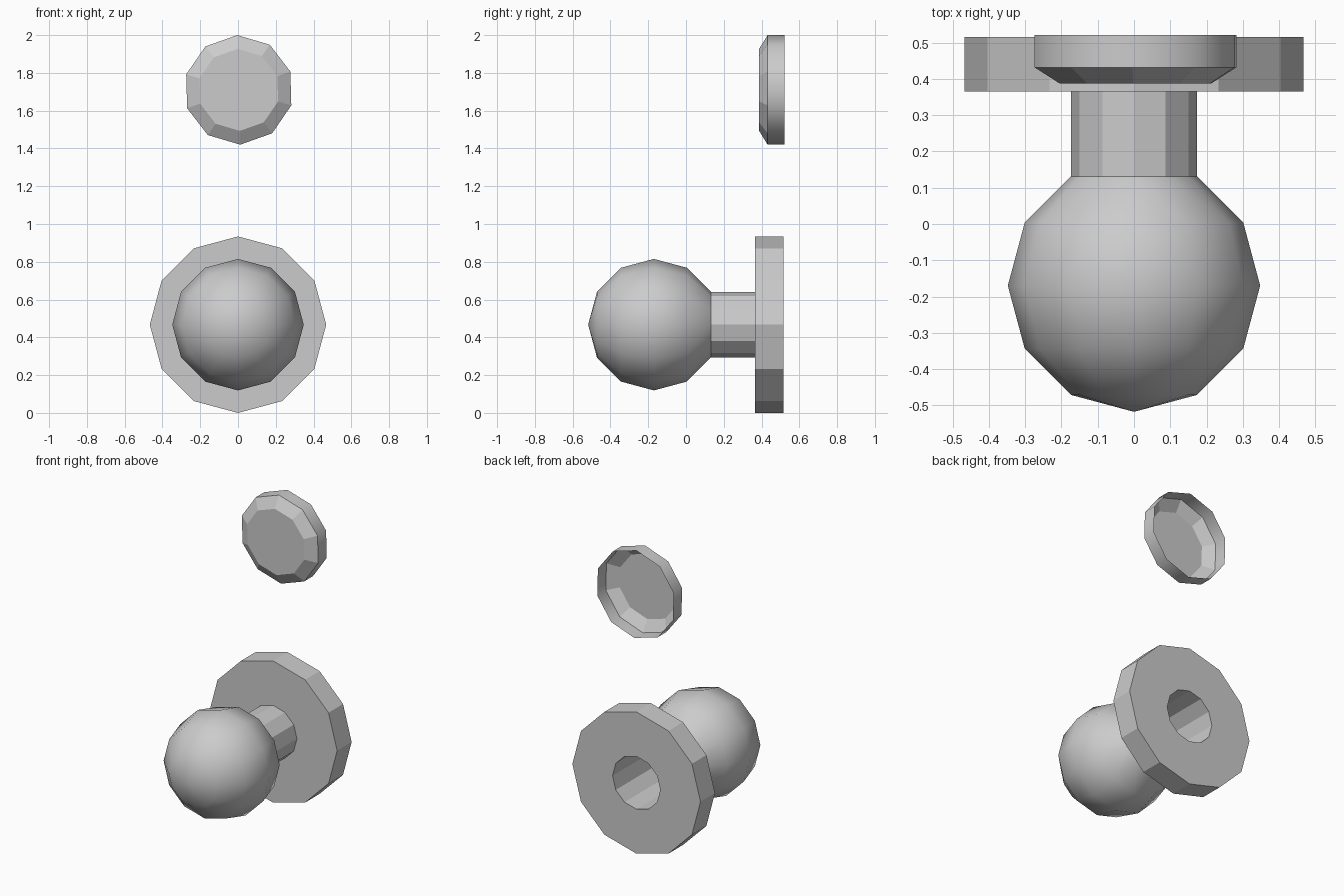
import bpy, bmesh
from math import sin, cos, pi, radians

cube = bpy.data.objects.get("Cube")
if cube:
    bpy.data.objects.remove(cube, do_unlink=True)

metal = bpy.data.materials.new("grey metal")
metal.use_nodes = True
GREY = (0.6, 0.6, 0.6, 1)
metal.diffuse_color = GREY
metal.node_tree.nodes["Principled BSDF"].inputs["Base Color"].default_value = GREY


def lathe(name, profile, sides, z, x=0, turn=0, cap=False, smooth=()):
    """Spin (radius, y) points about the y axis; smooth lists the smooth bands."""
    bm = bmesh.new()
    rings = []
    for r, y in profile:
        if r < 1e-5:
            rings.append([bm.verts.new((x, y, z))] * sides)
        else:
            angles = [turn + 2 * pi * k / sides for k in range(sides)]
            rings.append([bm.verts.new((x + r * cos(a), y, z + r * sin(a))) for a in angles])
    if cap:
        bm.faces.new(rings[0])
    for i, (a, b) in enumerate(zip(rings, rings[1:])):
        for j in range(sides):
            k = (j + 1) % sides
            corners = list(dict.fromkeys((a[j], b[j], b[k], a[k])))
            bm.faces.new(corners).smooth = i in smooth
    bmesh.ops.remove_doubles(bm, verts=bm.verts, dist=1e-5)
    mesh = bpy.data.meshes.new(name)
    bm.to_mesh(mesh)
    bm.free()
    mesh.materials.append(metal)
    obj = bpy.data.objects.new(name, mesh)
    bpy.context.collection.objects.link(obj)
    return obj


SIDES = 12
AXIS_Z = 0.467
BALL_R, BALL_Y = 0.348, -0.17
NECK_R = BALL_R * sin(pi / 6)
NECK_Y = BALL_Y + BALL_R * cos(pi / 6)
PLATE_R, PLATE_FRONT, PLATE_BACK = 0.467, 0.365, 0.516

# Hollow ball grip, open where the neck joins
ball = [(BALL_R * sin(t * pi / 6), BALL_Y - BALL_R * cos(t * pi / 6)) for t in range(6)]
lathe("knob_ball", ball, SIDES, AXIS_Z, smooth=range(5))

# Tubular neck
lathe("knob_neck", [(NECK_R, NECK_Y), (NECK_R, PLATE_FRONT)], SIDES, AXIS_Z)

# Back plate with a hole through it
lathe("back_plate", [(NECK_R, PLATE_FRONT), (PLATE_R, PLATE_FRONT), (PLATE_R, PLATE_BACK),
                     (NECK_R, PLATE_BACK), (NECK_R, PLATE_FRONT)], SIDES, AXIS_Z)

# Bevelled lock cover, an open-backed shell
lathe("lock_cover", [(0.217, 0.387), (0.29, 0.432), (0.29, 0.521)], 10, 1.71,
      x=0.004, turn=radians(91.6), cap=True, smooth=(1,))
